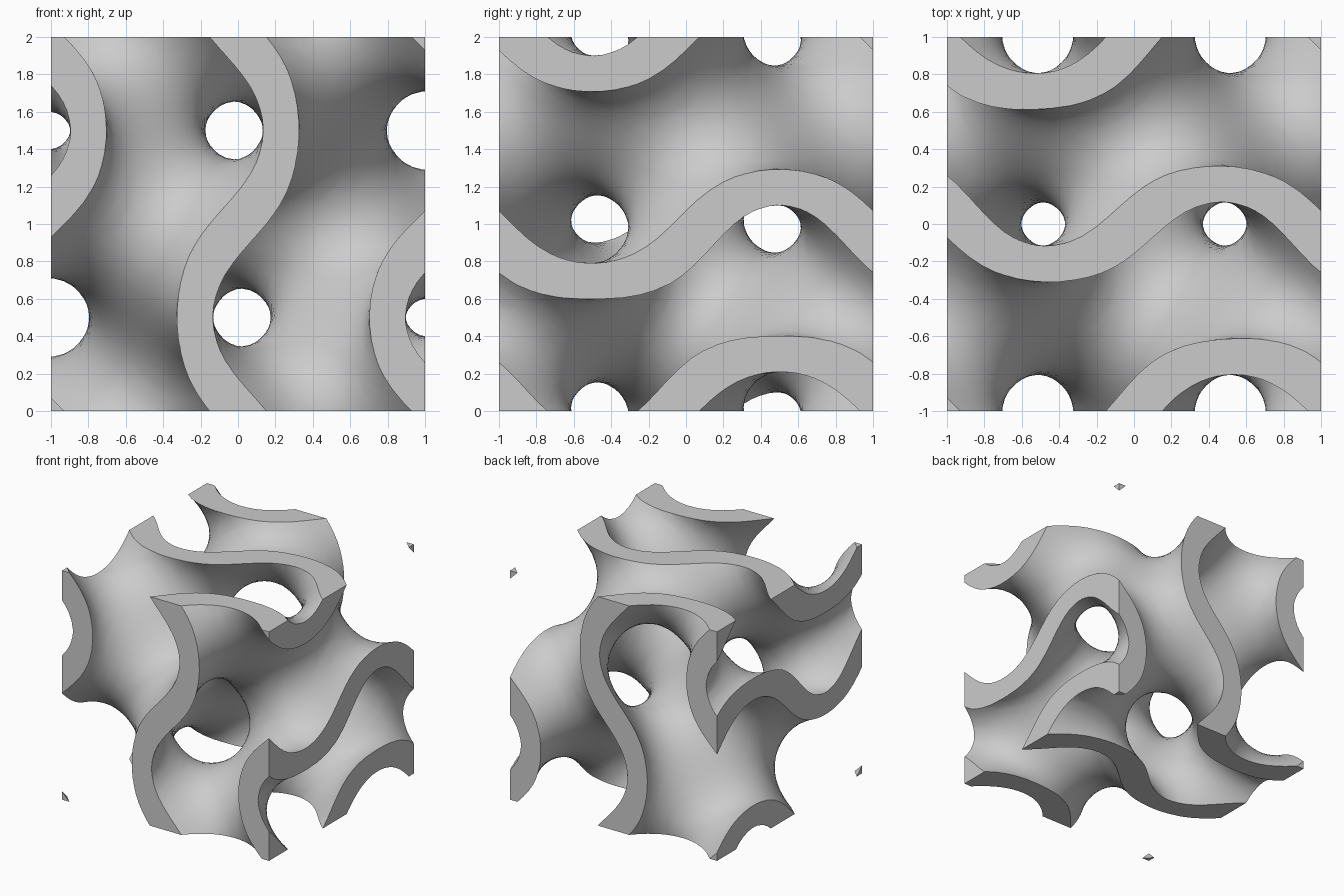
import bpy, bmesh, math
from math import sin, cos, pi
from mathutils import Vector
from itertools import product

if "Cube" in bpy.data.objects:
    bpy.data.objects.remove(bpy.data.objects["Cube"])

HALF = 1.3          # sheet reaches past the cube before trimming
CELLS = 44
STEP = 2 * HALF / CELLS
THICK = 0.192


def field(p):
    x, y, z = p * pi
    return sin(x) * cos(y) + sin(y) * cos(z) + sin(z) * cos(x)


def gradient(p):
    x, y, z = p * pi
    return pi * Vector((cos(x) * cos(y) - sin(z) * sin(x),
                        cos(y) * cos(z) - sin(x) * sin(y),
                        cos(z) * cos(x) - sin(y) * sin(z)))


def grid_point(i, j, k):
    return Vector((i, j, k)) * STEP - Vector((HALF, HALF, HALF))


def settle(p):
    # Pull a point onto the wavy surface, then drift it along the normal
    for _ in range(4):
        g = gradient(p)
        p = p - g * (field(p) / g.length_squared)
    return p + gradient(p).normalized() * 0.055 * sin(pi * p.x / 2) + Vector((0, 0, 1))


# Wavy sheet: one quad for every grid edge that crosses the surface
inside = {c: field(grid_point(*c) + Vector((1e-4, 2e-4, 3e-4))) > 0
          for c in product(range(CELLS + 1), repeat=3)}
bm = bmesh.new()
verts = {}


def cell_vert(cell):
    if cell not in verts:
        # Start from the average of the crossing points on the cell's edges
        hits = []
        for c in product((0, 1), repeat=3):
            for axis in range(3):
                if c[axis] == 0:
                    a = tuple(cell[n] + c[n] for n in range(3))
                    b = tuple(a[n] + (n == axis) for n in range(3))
                    if inside[a] != inside[b]:
                        pa, pb = grid_point(*a), grid_point(*b)
                        fa, fb = field(pa), field(pb)
                        hits.append(pa.lerp(pb, fa / (fa - fb) if fa != fb else 0.5))
        verts[cell] = bm.verts.new(settle(sum(hits, Vector()) / len(hits)))
    return verts[cell]


for c in product(range(1, CELLS), repeat=3):
    for axis in range(3):
        d = tuple(c[n] + (n == axis) for n in range(3))
        if inside[c] == inside[d]:
            continue
        u, v = (axis + 1) % 3, (axis + 2) % 3
        ring = []
        for du, dv in ((0, 0), (1, 0), (1, 1), (0, 1)):
            cell = list(c)
            cell[u] -= du
            cell[v] -= dv
            ring.append(cell_vert(tuple(cell)))
        bm.faces.new(ring if inside[c] else ring[::-1])

mesh = bpy.data.meshes.new("wavy_sheet")
bm.to_mesh(mesh)
bm.free()
sheet = bpy.data.objects.new("wavy_sheet", mesh)
bpy.context.collection.objects.link(sheet)

# Material
grey = bpy.data.materials.new("light_grey")
grey.use_nodes = True
colour = (0.6, 0.6, 0.6, 1)
grey.diffuse_color = colour
grey.node_tree.nodes["Principled BSDF"].inputs["Base Color"].default_value = colour
mesh.materials.append(grey)

# Cube that trims the sheet
bpy.ops.mesh.primitive_cube_add(size=2, location=(0, 0, 1))
trim = bpy.context.object
trim.name = "trim_cube"
trim.hide_render = True
trim.data.materials.append(grey)

# Even wall thickness, then trim to the cube
solid = sheet.modifiers.new("wall", 'SOLIDIFY')
solid.thickness = THICK
solid.offset = 0
solid.use_even_offset = True
cut = sheet.modifiers.new("trim", 'BOOLEAN')
cut.operation = 'INTERSECT'
cut.solver = 'EXACT'
cut.object = trim

bpy.ops.object.select_all(action='DESELECT')
sheet.select_set(True)
bpy.context.view_layer.objects.active = sheet
for name in ("wall", "trim"):
    bpy.ops.object.modifier_apply(modifier=name)
bpy.data.objects.remove(trim)
bpy.ops.object.shade_smooth_by_angle(angle=math.radians(30))
